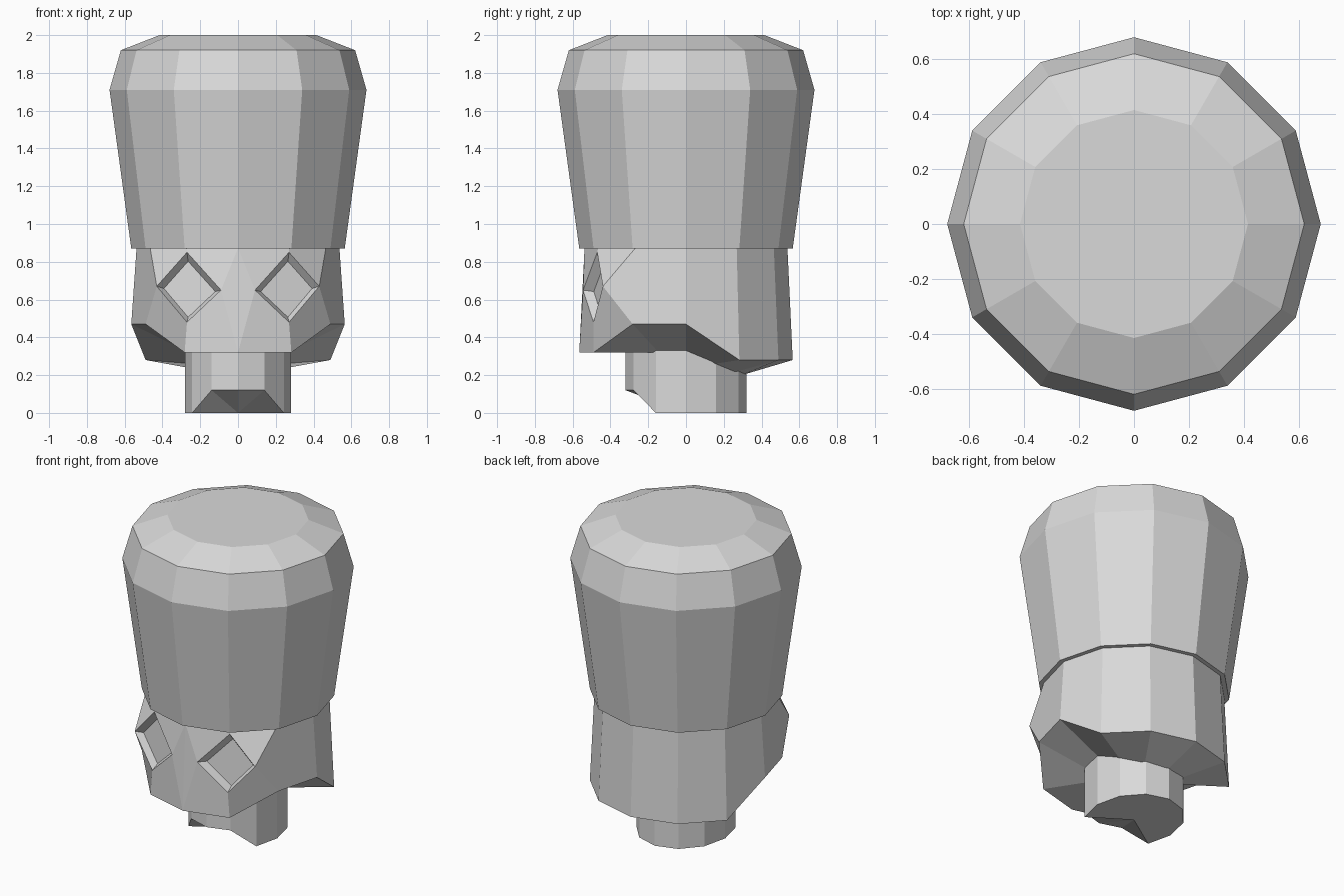
import bpy
import bmesh
from math import sin, cos, radians
from mathutils import Vector

cube = bpy.data.objects.get("Cube")
if cube:
    bpy.data.objects.remove(cube, do_unlink=True)

grey = bpy.data.materials.new("plain grey")
grey.use_nodes = True
grey.diffuse_color = (0.7, 0.7, 0.7, 1)
grey.node_tree.nodes["Principled BSDF"].inputs["Base Color"].default_value = (0.7, 0.7, 0.7, 1)


def finish(name, bm):
    bmesh.ops.recalc_face_normals(bm, faces=bm.faces)
    mesh = bpy.data.meshes.new(name)
    bm.to_mesh(mesh)
    bm.free()
    mesh.materials.append(grey)
    obj = bpy.data.objects.new(name, mesh)
    bpy.context.collection.objects.link(obj)
    return obj


def ring_point(angle, rx, ry, z):
    return Vector((rx * cos(radians(angle)), ry * sin(radians(angle)), z))


def ring(bm, rx, ry, z):
    return [bm.verts.new(ring_point(a, rx, ry, z)) for a in range(0, 360, 30)]


def bridge(bm, low, high):
    for i in range(len(low)):
        j = (i + 1) % len(low)
        bm.faces.new((low[i], low[j], high[j], high[i]))


# Tall flared cap of the head
bm = bmesh.new()
rings = [ring(bm, r, r, z) for r, z in
         ((0.565, 0.87), (0.68, 1.71), (0.62, 1.92), (0.415, 2.0))]
for low, high in zip(rings, rings[1:]):
    bridge(bm, low, high)
bm.faces.new(rings[0])
bm.faces.new(rings[-1])
finish("cranium", bm)

# Jaw column, chamfered at the front
bm = bmesh.new()
low, high = ring(bm, 0.28, 0.32, 0), ring(bm, 0.28, 0.32, 0.36)
for v in low:
    if v.co.y < -0.2:
        v.co.z = 0.12
bridge(bm, low, high)
bm.faces.new(high)
middle = bm.verts.new((0, 0, 0))
for i in range(12):
    bm.faces.new((middle, low[i], low[(i + 1) % 12]))
finish("jaw", bm)

# Left half of the face band, ordered from front centre to back centre
bm = bmesh.new()
angles = range(-90, 91, 30)
heights = (0.32, 0.32, 0.47, 0.47, 0.28, 0.28, 0.28)
top = [bm.verts.new(ring_point(a, 0.537, 0.537, 0.872)) for a in angles]
rim = [bm.verts.new(ring_point(a, 0.565, 0.565, z)) for a, z in zip(angles, heights)]
inner = [bm.verts.new(ring_point(a, 0.26, 0.29, 0.32)) for a in angles]
for v in inner:
    v.co.z -= 0.42 * max(v.co.y, 0)
for v in (top[0], rim[0], inner[0], top[-1], rim[-1], inner[-1]):
    v.co.x = 0

# Eye socket corners: nose side, brow, temple, cheek
eye = [bm.verts.new(p) for p in ((0.09, -0.545, 0.65), (0.27, -0.47, 0.85),
                                 (0.43, -0.44, 0.67), (0.27, -0.49, 0.48))]
nose, brow, temple, cheek = eye
for face in ((top[0], rim[0], nose),
             (top[0], nose, brow, top[1]),
             (top[1], brow, temple, top[2]),
             (nose, rim[0], rim[1], cheek),
             (cheek, rim[1], rim[2], temple),
             (top[2], temple, rim[2], rim[3], top[3])):
    bm.faces.new(face)
centre = sum((v.co for v in eye), Vector()) / 4
floor = [bm.verts.new(centre + (v.co - centre) * 0.8 + Vector((-0.005, 0.045, -0.01)))
         for v in eye]
bridge(bm, eye, floor)
bm.faces.new(floor)

# Back wall, underside and hidden closing faces
for i in range(3, 6):
    bm.faces.new((top[i], top[i + 1], rim[i + 1], rim[i]))
for i in range(6):
    bm.faces.new((rim[i], rim[i + 1], inner[i + 1], inner[i]))
bm.faces.new(top)
bm.faces.new(inner)
face_band = finish("face_band", bm)
mirror = face_band.modifiers.new("mirror", 'MIRROR')
mirror.use_axis[0] = True
